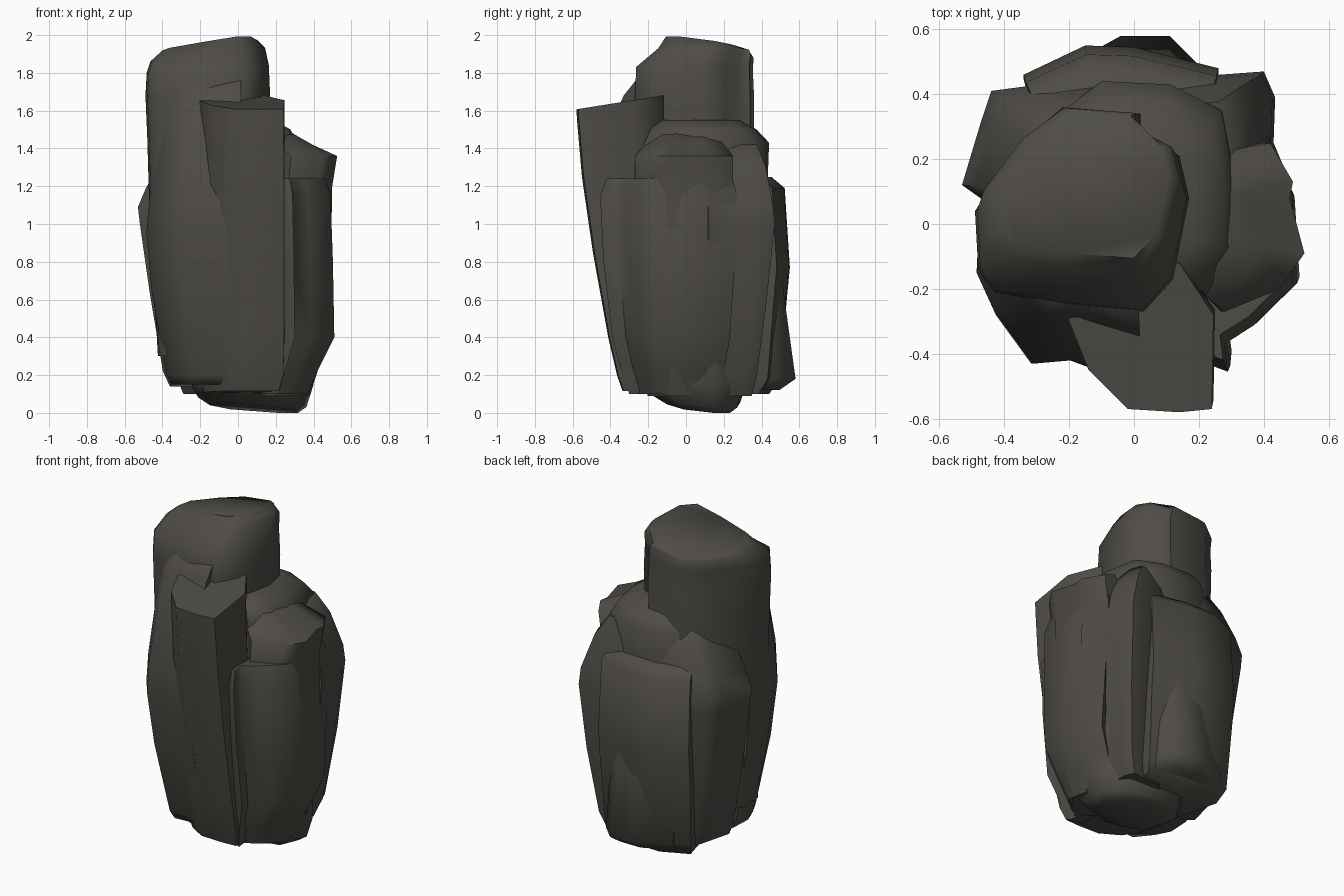
import bpy, bmesh, math

rock = bpy.data.materials.new("dark_brown_grey_stone")
rock.diffuse_color = (0.078, 0.072, 0.062, 1)


def chunk(name, outline, levels, pivot=(0, 0)):
    """Loft an outline through levels: (z, scale_x, scale_y, dx, dy, tilt_x, tilt_y)."""
    px, py = pivot
    bm = bmesh.new()
    rings = []
    for lv in levels:
        z, sx, sy, dx, dy, tx, ty = tuple(lv) + (0,) * (7 - len(lv))
        ring = []
        for x, y in outline:
            X, Y = px + (x - px) * sx + dx, py + (y - py) * sy + dy
            ring.append(bm.verts.new((X, Y, z + tx * (X - px) + ty * (Y - py))))
        rings.append(ring)
    n = len(outline)
    for a, b in zip(rings, rings[1:]):
        for i in range(n):
            j = (i + 1) % n
            bm.faces.new((a[i], a[j], b[j], b[i]))
    bm.faces.new(rings[0])
    bm.faces.new(rings[-1])
    bmesh.ops.triangulate(bm, faces=[f for f in bm.faces if len(f.verts) > 4])
    bmesh.ops.recalc_face_normals(bm, faces=bm.faces)
    me = bpy.data.meshes.new(name)
    bm.to_mesh(me)
    bm.free()
    me.materials.append(rock)
    ob = bpy.data.objects.new(name, me)
    bpy.context.collection.objects.link(ob)
    bpy.ops.object.select_all(action='DESELECT')
    ob.select_set(True)
    bpy.context.view_layer.objects.active = ob
    bpy.ops.object.shade_smooth_by_angle(angle=math.radians(65))
    return ob


# tall pinnacle with a stepped back corner and a domed, tilted top
chunk("pinnacle",
      [(-.49, .04), (-.48, -.14), (-.43, -.21), (-.2, -.25), (.03, -.27), (.12, -.17), (.17, .08),
       (.14, .21), (.02, .28), (.02, .34), (-.22, .36), (-.36, .24)],
      [(.3, .8, .8), (1.1, .94, .98), (1.45, .97, 1), (1.68, 1, 1),
       (1.82, .98, .98, 0, 0, .06, 0), (1.9, .92, .8, 0, .06, .12, -.05),
       (1.945, .78, .72, .01, .075, .15, -.16)], (-.16, .05))

# leaning slab at the front
chunk("front_slab",
      [(-.02, -.57), (.14, -.58), (.24, -.57), (.245, -.28), (.14, -.12), (-.2, -.1),
       (-.2, -.3), (-.14, -.45)],
      [(.1, .9, .58, 0, 0, 0, -.05), (.2, 1, .63), (.4, 1.02, .71), (.85, 1.02, .85),
       (1.25, 1.02, .95), (1.55, 1, .995), (1.7, 1, 1, 0, 0, 0, .16)])

# front-left flank rising beside the slab
chunk("front_left_block",
      [(.02, -.5), (-.2, -.42), (-.32, -.43), (-.43, -.28), (-.49, -.15), (-.48, .06), (-.1, .1)],
      [(.15, .72, .66), (.2, .77, .72), (.63, .93, .9), (.95, .99, 1), (1.12, .96, 1),
       (1.45, .9, .86), (1.68, .85, .66), (1.78, .75, .5)])

# left and rear-left block
chunk("left_block",
      [(-.46, .07), (-.53, .12), (-.47, .32), (-.44, .41), (-.1, .455), (.06, .42), (.1, .1), (-.1, 0)],
      [(.14, .68, .8), (.22, .75, .86), (.63, .88, .94), (1.0, .98, 1), (1.09, 1, 1), (1.19, .92, .97),
       (1.35, .75, .88), (1.48, .55, .75)])

# back wall
chunk("back_block",
      [(-.34, .46), (-.15, .55), (0, .545), (.14, .51), (.26, .48), (.25, .1), (-.25, .1)],
      [(.1, .85, .8), (.18, .95, .9), (.6, 1, .97), (.77, 1, 1), (1.19, .98, .95), (1.25, .9, .82)])

# flaring foot of the back wall
chunk("back_foot",
      [(-.24, .47), (-.04, .58), (.11, .58), (.2, .49), (.25, .2), (-.2, .2)],
      [(.12, .92, .85), (.18, 1, 1), (.6, 1, .9), (.85, .95, .85)])

# rear-right block
chunk("back_right_block",
      [(.13, .45), (.40, .47), (.435, .39), (.43, .25), (.485, .12), (.1, 0), (0, .3)],
      [(.09, .72, .74), (.2, .82, .8), (.6, .94, .91), (1.0, 1, 1), (1.1, .98, .98), (1.3, .82, .9),
       (1.42, .65, .8)])

# shoulder below the pinnacle
chunk("shoulder",
      [(.31, .12), (.31, -.08), (.22, -.22), (-.15, -.1), (-.28, .3), (-.1, .44), (.11, .43), (.27, .35)],
      [(.9, 1.08, .98), (1.2, 1.08, .98), (1.43, 1.0, 1), (1.5, .9, .85), (1.55, .6, .65)])

# right-hand block with a jutting top corner
chunk("right_block",
      [(.45, -.2), (.525, -.09), (.48, .08), (.49, .13), (.42, .25), (.15, .2), (.1, -.1), (.28, -.27)],
      [(.09, .72, .75), (.2, .79, .85), (.38, .9, .95), (.9, .94, 1), (1.2, .95, 1),
       (1.36, 1, 1), (1.42, .75, .8), (1.48, .55, .6)])

# lower right flank
chunk("right_flank",
      [(.5, -.19), (.38, -.31), (.285, -.37), (.295, -.455), (.2, -.42), (.1, .1), (.42, .27), (.485, .1)],
      [(.1, .74, .66), (.2, .82, .74), (.4, 1.02, .86), (.8, 1.005, .96), (1.15, .98, 1), (1.24, .93, .92)])

# core foot reaching the ground
chunk("base_core",
      [(-.22, -.2), (.05, -.25), (.36, -.1), (.4, .15), (.28, .3), (-.1, .32), (-.25, .1)],
      [(.04, .72, .6, .03, .05, -.08, -.1), (.075, .88, .8, .01, .03, -.08, -.1), (.15, 1, 1), (.5, 1, 1)])
